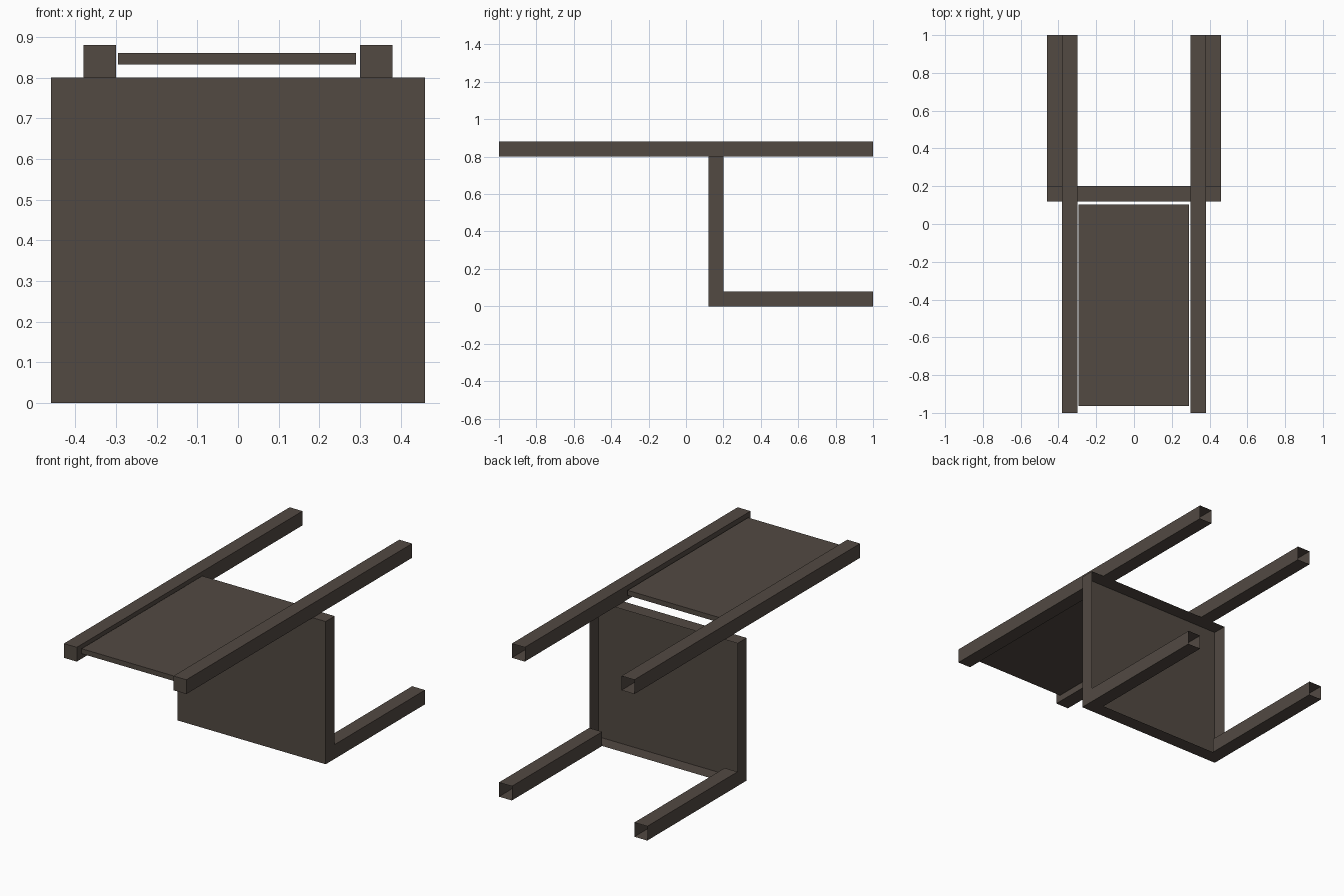
import bpy, bmesh
from mathutils import Vector

if "Cube" in bpy.data.objects:
    bpy.data.objects.remove(bpy.data.objects["Cube"])

brown = bpy.data.materials.new("dark brown wood")
brown.diffuse_color = (0.085, 0.067, 0.055, 1)
brown.use_nodes = True
brown.node_tree.nodes["Principled BSDF"].inputs["Base Color"].default_value = brown.diffuse_color


def box(name, lo, hi, open_back=False):
    """Box between two corners; open_back removes the +y face."""
    lo, hi = Vector(lo), Vector(hi)
    bm = bmesh.new()
    bmesh.ops.create_cube(bm, size=1)
    for v in bm.verts:
        v.co = Vector([(a + b) / 2 + c * (b - a) for a, b, c in zip(lo, hi, v.co)])
    bm.normal_update()
    if open_back:
        faces = [f for f in bm.faces if f.normal.y > 0.9]
        bmesh.ops.delete(bm, geom=faces, context='FACES_ONLY')
    mesh = bpy.data.meshes.new(name)
    bm.to_mesh(mesh)
    bm.free()
    mesh.materials.append(brown)
    ob = bpy.data.objects.new(name, mesh)
    bpy.context.collection.objects.link(ob)
    return ob


# Chair lying on its front edge: hollow seat, open on the underside
box("seat", (-0.46, 0.12, 0), (0.46, 0.20, 0.80), True)

# Back panel between the posts
box("back_panel", (-0.295, -0.964, 0.832), (0.29, 0.104, 0.86))

# Posts run on into the rear legs; front legs start under the seat
for side, x in (("left", -1), ("right", 1)):
    a, b = sorted((0.30 * x, 0.38 * x))
    box(side + "_back_post", (a, -1, 0.80), (b, 1, 0.88), True)
    a, b = sorted((0.38 * x, 0.46 * x))
    box(side + "_front_leg", (a, 0.20, 0), (b, 1, 0.08), True)
